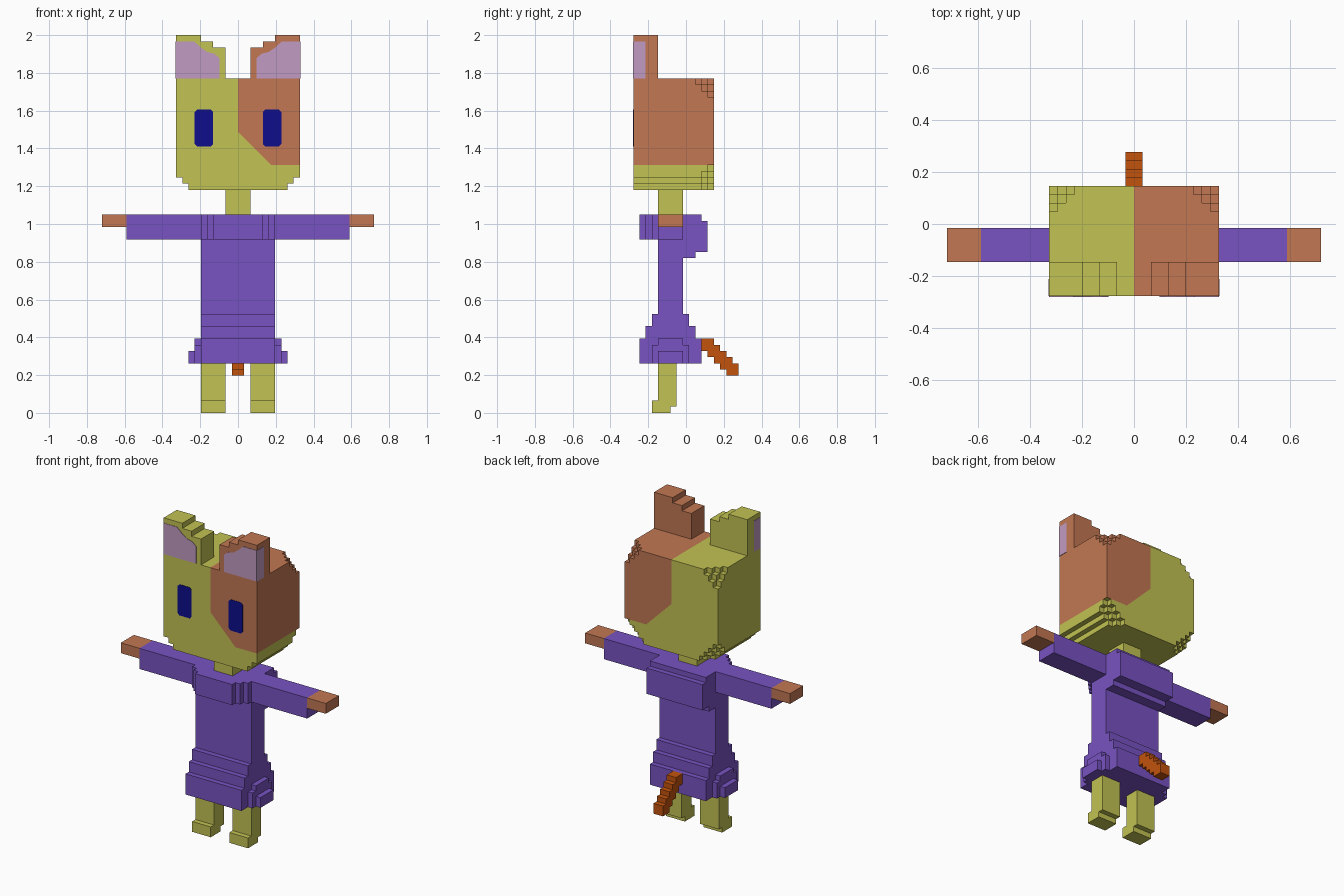
import bpy, bmesh, math
from mathutils import Vector

cube = bpy.data.objects.get("Cube")
if cube:
    bpy.data.objects.remove(cube, do_unlink=True)

U = 2 / 61          # size of one block
MID = 8.5           # block row that lies on y = 0


def material(name, r, g, b):
    def lin(c):
        c /= 255
        return c / 12.92 if c <= 0.04045 else ((c + 0.055) / 1.055) ** 2.4
    col = (lin(r), lin(g), lin(b), 1)
    m = bpy.data.materials.new(name)
    m.diffuse_color = col
    m.use_nodes = True
    m.node_tree.nodes["Principled BSDF"].inputs["Base Color"].default_value = col
    return m


GREEN = material("olive_yellow", 194, 194, 83)
ORANGE = material("soft_orange", 194, 119, 83)
PURPLE = material("purple", 120, 83, 194)
RUST = material("rust_orange", 194, 83, 13)
PINK = material("pale_pink", 194, 155, 194)
NAVY = material("navy", 13, 13, 140)


def finish(name, bm, mats):
    """Scale block units to the model frame and link the object."""
    for v in bm.verts:
        v.co = Vector((v.co.x, v.co.y - MID, v.co.z)) * U
    bmesh.ops.recalc_face_normals(bm, faces=bm.faces)
    me = bpy.data.meshes.new(name)
    bm.to_mesh(me)
    bm.free()
    for m in mats:
        me.materials.append(m)
    ob = bpy.data.objects.new(name, me)
    bpy.context.scene.collection.objects.link(ob)
    return ob


def box_cells(x0, x1, y0, y1, z0, z1):
    return {(x, y, z) for x in range(x0, x1) for y in range(y0, y1) for z in range(z0, z1)}


def shell(cells):
    """Outer skin of a set of unit blocks."""
    bm = bmesh.new()
    verts = {}

    def vert(p):
        if p not in verts:
            verts[p] = bm.verts.new(p)
        return verts[p]

    for c in cells:
        for axis in range(3):
            for s in (0, 1):
                n = list(c)
                n[axis] += 2 * s - 1
                if tuple(n) in cells:
                    continue
                a, b = (axis + 1) % 3, (axis + 2) % 3
                corners = []
                for da, db in ((0, 0), (1, 0), (1, 1), (0, 1)):
                    p = list(c)
                    p[axis] += s
                    p[a] += da
                    p[b] += db
                    corners.append(vert(tuple(p)))
                bm.faces.new(corners if s else corners[::-1])
    return bm


def merge_flat(bm):
    bmesh.ops.dissolve_limit(bm, angle_limit=math.radians(1), verts=bm.verts,
                             edges=bm.edges, delimit={'MATERIAL'})


def blocks(name, mat, boxes):
    """One part made as the union of block-unit boxes."""
    bm = shell(set().union(*(box_cells(*b) for b in boxes)))
    merge_flat(bm)
    return finish(name, bm, [mat])


def sided(s, x0, x1, *rest):
    """A box on the +x side, mirrored when s is -1."""
    return (x0, x1, *rest) if s > 0 else (-x1, -x0, *rest)


def plate(name, mat, pts, push):
    """Thin plate: a flat outline pushed outwards along a vector."""
    bm = bmesh.new()
    face = bm.faces.new([bm.verts.new(p) for p in pts])
    ext = bmesh.ops.extrude_face_region(bm, geom=[face], use_keep_orig=True)
    for v in ext["geom"]:
        if isinstance(v, bmesh.types.BMVert):
            v.co += Vector(push)
    return finish(name, bm, [mat])


# Head: block with stepped lower edges and stepped back corners
def in_head(c):
    x, y, z = c
    i = min(x + 10, 9 - x)
    j, low, high = 12 - y, z - 36, 53 - z
    return i + low >= 2 and i + j + low >= 4 and i + j + high >= 3


bm = shell({c for c in box_cells(-10, 10, 0, 13, 36, 54) if in_head(c)})
# Orange patch: left half, ending in a slanted edge above the jaw
patch = [f for f in bm.faces if f.calc_center_median().x > 0 and f.calc_center_median().z > 40]
geom = patch + list({e for f in patch for e in f.edges}) + list({v for f in patch for v in f.verts})
bmesh.ops.bisect_plane(bm, geom=geom, dist=1e-4, plane_co=(0, 0, 45.4), plane_no=(1, 0, 1))
for f in bm.faces:
    p = f.calc_center_median()
    f.material_index = int(p.x > 0 and p.z > 40 and p.x + p.z > 45.4)
merge_flat(bm)
finish("head", bm, [GREEN, ORANGE])

blocks("neck", GREEN, [(-2, 2, 4, 8, 32, 36)])

# Dress body, stepped bib in front and collar flap behind
blocks("dress_body", PURPLE, [
    (-6, 6, 4, 8, 8, 32),
    (-4, 4, 1, 4, 28, 32), (-5, 5, 2, 4, 28, 32), (-6, 6, 3, 4, 28, 32),
    (-6, 6, 8, 10, 25, 32), (-6, 6, 8, 12, 26, 31), (-6, 6, 8, 11, 26, 32),
    # flared skirt tiers
    (-6, 6, 3, 9, 8, 16), (-6, 6, 2, 10, 8, 14), (-6, 6, 1, 11, 8, 12),
    # stepped hips
    (-7, 7, 3, 9, 8, 11), (-7, 7, 4, 8, 8, 12), (-8, 8, 4, 8, 8, 10)])

# Tail: descending staircase of small blocks
blocks("tail", RUST, [(-1, 1, 11 + k, 13 + k, 10 - k, 12 - k) for k in range(5)])

EYE = [(4, 43.4), (4.4, 43), (6.6, 43), (7, 43.4), (7, 48.6), (6.6, 49), (4.4, 49), (4, 48.6)]
INNER_EAR = [(10, 54), (3, 54), (3, 57.3), (3.8, 58), (5, 58.3), (6, 59), (7.1, 60), (10, 60)]

# Paired parts
for s, side in ((1, "left"), (-1, "right")):
    blocks(f"{side}_sleeve", PURPLE, [sided(s, 6, 18, 4, 8, 28, 32)])
    blocks(f"{side}_hand", ORANGE, [sided(s, 18, 22, 4, 8, 30, 32)])
    blocks(f"{side}_leg", GREEN, [sided(s, 2, 6, 4, 7, 1, 8),
                                  sided(s, 2, 6, 3, 7, 1, 2),
                                  sided(s, 2, 6, 3, 6, 0, 1)])
    blocks(f"{side}_ear", ORANGE if s > 0 else GREEN,
           [sided(s, 6, 10, 0, 4, 54, 61), sided(s, 4, 10, 0, 4, 54, 60),
            sided(s, 2, 10, 0, 4, 54, 59)])
    plate(f"{side}_eye", NAVY, [(s * x, 0, z) for x, z in EYE], (0, -0.08, 0))
    plate(f"{side}_inner_ear", PINK, [(s * x, 0, z) for x, z in INNER_EAR], (0, -0.08, 0))
    plate(f"{side}_inner_ear_side", PINK,
          [(s * 10, y, z) for y, z in ((0, 54), (2, 54), (2, 60), (0, 60))], (s * 0.08, 0, 0))
